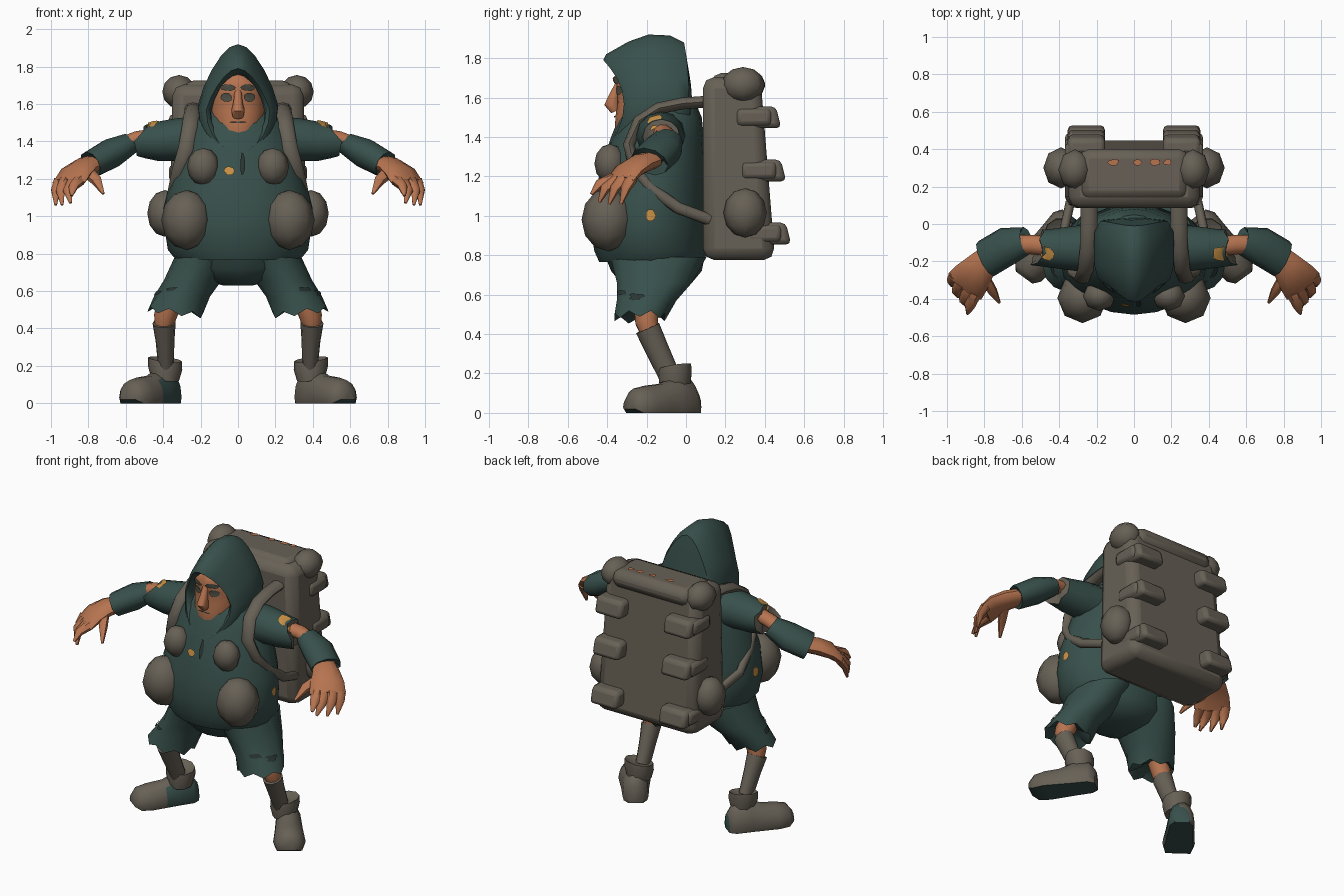
import bpy, bmesh, math, random
from mathutils import Vector as V
from mathutils.bvhtree import BVHTree

if "Cube" in bpy.data.objects:
    bpy.data.objects.remove(bpy.data.objects["Cube"])

random.seed(4)
X, Y, Z = V((1, 0, 0)), V((0, 1, 0)), V((0, 0, 1))


def material(name, rgb):
    m = bpy.data.materials.new(name)
    m.diffuse_color = (*rgb, 1)
    m.use_nodes = True
    m.node_tree.nodes["Principled BSDF"].inputs["Base Color"].default_value = m.diffuse_color
    return m


GREEN = material("green cloth", (0.039, 0.080, 0.071))
GREY = material("grey leather", (0.135, 0.118, 0.092))
SKIN = material("skin", (0.47, 0.175, 0.08))
OCHRE = material("ochre patch", (0.58, 0.28, 0.06))
DARK = material("grey brow", (0.085, 0.086, 0.066))
HOLE = material("dark hole", (0.022, 0.036, 0.032))


def finish(name, bm, mat, mirror=False):
    bmesh.ops.recalc_face_normals(bm, faces=bm.faces)
    me = bpy.data.meshes.new(name)
    bm.to_mesh(me)
    bm.free()
    me.materials.append(mat)
    ob = bpy.data.objects.new(name, me)
    bpy.context.collection.objects.link(ob)
    if mirror:
        ob.modifiers.new("mirror", 'MIRROR')
    return ob


def loft(name, mat, rings, mirror=False):
    bm = bmesh.new()
    rows = [[bm.verts.new(p) for p in r] for r in rings]
    n = len(rows[0])
    for a, b in zip(rows, rows[1:]):
        for i in range(n):
            bm.faces.new((a[i], a[(i + 1) % n], b[(i + 1) % n], b[i]))
    bm.faces.new(rows[0])
    bm.faces.new(rows[-1])
    return finish(name, bm, mat, mirror)


def oval(c, rx, ry, n=12, u=X, v=Y):
    angles = [math.tau * i / n for i in range(n)]
    return [V(c) + u * rx * math.cos(a) + v * ry * math.sin(a) for a in angles]


def stack(name, mat, rows, n):
    """horizontal ovals: height, half width, front y, back y"""
    return loft(name, mat, [oval((0, (f + b) / 2, z), w, (b - f) / 2, n) for z, w, f, b in rows])


def tube(name, mat, path, ref, n=8, mirror=True):
    """path entries: point, radius along ref, radius across"""
    pts = [V(p[0]) for p in path]
    rings = []
    for i, (_, ra, rb) in enumerate(path):
        t = (pts[min(i + 1, len(pts) - 1)] - pts[max(i - 1, 0)]).normalized()
        u = (ref - t * ref.dot(t)).normalized()
        rings.append(oval(pts[i], ra, rb, n, u, t.cross(u)))
    return loft(name, mat, rings, mirror)


def blob(name, mat, c, r, seg=8, rows=6):
    bm = bmesh.new()
    bmesh.ops.create_uvsphere(bm, u_segments=seg, v_segments=rows, radius=1)
    for v in bm.verts:
        v.co = V(c) + V([v.co[i] * r[i] for i in range(3)])
    return finish(name, bm, mat, True)


def box(name, mat, c, size, bevel=0.02, shear=0.0, mirror=True, taper=0.0):
    bm = bmesh.new()
    bmesh.ops.create_cube(bm, size=1)
    for v in bm.verts:
        p = V([v.co[i] * size[i] for i in range(3)])
        p.y -= shear * p.z * (1 if v.co.y > 0 else 0)
        p.x *= 1 - taper * v.co.z
        v.co = V(c) + p
    ob = finish(name, bm, mat, mirror)
    b = ob.modifiers.new("bevel", 'BEVEL')
    b.width, b.segments = bevel, 2
    return ob


def patch(name, mat, target, origin, direction, w, h, ragged=0.3):
    """thin ragged plate laid on the target surface, with local width and height"""
    tree = BVHTree.FromObject(target, bpy.context.evaluated_depsgraph_get())
    d = V(direction).normalized()
    u = d.cross(Z if abs(d.z) < 0.9 else Y).normalized()
    bm = bmesh.new()
    pts = []
    for p in [V(origin)] + oval(origin, w, h, 10, u, u.cross(d)):
        q = V(origin) + (p - V(origin)) * random.uniform(1 - ragged, 1)
        hit = tree.ray_cast(q, d)[0]
        if hit:
            pts.append(bm.verts.new(hit - d * 0.009))
    for i in range(1, len(pts)):
        bm.faces.new((pts[0], pts[i], pts[i % (len(pts) - 1) + 1]))
    ob = finish(name, bm, mat)
    if sum(f.normal.dot(d) for f in ob.data.polygons) > 0:
        ob.data.flip_normals()
    return ob


# Tunic with overhanging hem
torso = stack("tunic", GREEN, [
    (.80, .32, -.40, .06), (.765, .33, -.44, .09), (.82, .375, -.465, .11), (.95, .395, -.485, .10),
    (1.1, .385, -.465, .10), (1.25, .34, -.43, .10), (1.4, .30, -.38, .09),
    (1.5, .25, -.34, .08), (1.57, .17, -.30, .05)], 20)

# Trousers: seat and two ragged legs
stack("trouser_seat", GREEN, [(.63, .08, -.26, -.04), (.66, .20, -.33, .03), (.72, .30, -.38, .08),
                              (.82, .34, -.42, .10)], 16)
legs = [oval((.17, -.14, .79), .165, .25, 14), oval((.24, -.16, .66), .155, .195, 14),
        oval((.30, -.20, .57), .15, .155, 14), oval((.335, -.235, .49), .15, .13, 14)]
for i, p in enumerate(legs[-1]):
    p.z += (.012 if i % 2 else -.02) + (p.x - .335) * .12
legs.append([p * .5 + V((.18, -.11, .28)) for p in legs[-1]])
trousers = loft("trouser_leg", GREEN, legs, True)

# Knees, shins and boots
tube("knee", SKIN, [((.36, -.20, .56), .07, .07), ((.39, -.20, .46), .06, .06), ((.395, -.185, .41), .05, .05)], X, 10)
tube("shin_wrap", GREY, [((.395, -.195, .43), .062, .064), ((.39, -.15, .33), .05, .06),
                         ((.385, -.09, .20), .042, .055)], X, 12)
cuff = loft("boot_cuff", GREY, [oval((.39, -.055, z), rx, ry, 10) for z, rx, ry in (
    (.13, .075, .08), (.19, .092, .088), (.235, .09, .085), (.215, .05, .05))], True)
for v in cuff.data.vertices:
    v.co.z += (.39 - v.co.x) * -.12 + (v.co.y + .055) * .15
toe, side = V((.59, -.807, 0)), V((.807, .59, 0))
rings = []
for s, w, h in [(-.05, .05, .11), (-.01, .08, .17), (.09, .085, .185), (.17, .092, .15),
                (.26, .10, .14), (.33, .085, .125), (.365, .055, .08)]:
    ring = oval(V((.372, .008, .03)) + toe * s, w, h - .03, 14, side, Z)
    for p in ring:
        p.z = max(p.z, .02 if s > .35 else 0)
    rings.append(ring)
# Soles are green, and so is the worn inner heel of the right boot
for s, label in ((1, "left"), (-1, "right")):
    boot = loft(label + "_boot", GREY, [[V((p.x * s, p.y, p.z)) for p in r] for r in rings])
    boot.data.materials.append(GREEN)
    for f in boot.data.polygons:
        heel = s < 0 and f.normal.x > .5 and f.center.y > -.16
        f.material_index = int(f.normal.z < -.7 or heel)

# Arms: torn upper sleeve with grey lining, bare elbow, forearm sleeve
sleeve = tube("upper_sleeve", GREEN, [((.18, -.13, 1.405), .13, .13), ((.32, -.13, 1.41), .12, .115),
                                      ((.43, -.13, 1.40), .105, .105), ((.53, -.125, 1.40), .095, .09),
                                      ((.50, -.125, 1.40), .05, .05)], Y, 12)
for v in list(sleeve.data.vertices)[36:48]:
    v.co.x += random.uniform(-.05, .025)
sleeve.data.materials.append(GREY)
for f in sleeve.data.polygons:
    f.material_index = int(min(f.vertices) >= 36)
tube("bare_arm", SKIN, [((.42, -.125, 1.43), .05, .045), ((.54, -.11, 1.415), .052, .042),
                        ((.66, -.11, 1.37), .05, .042)], Y, 10)
tube("forearm_sleeve", GREEN, [((.61, -.10, 1.38), .05, .045), ((.575, -.09, 1.39), .075, .06),
                               ((.68, -.12, 1.335), .105, .083), ((.79, -.185, 1.275), .105, .075),
                               ((.76, -.165, 1.29), .05, .05)], Y, 10)

# Hands: fan-shaped palm, four short fingers and a thumb
tube("palm", SKIN, [((.76, -.17, 1.285), .07, .045), ((.82, -.23, 1.265), .085, .05),
                    ((.87, -.29, 1.23), .105, .045), ((.905, -.335, 1.18), .112, .028)], V((.78, .62, 0)), 10)
fingers = [((.955, -.275, 1.19), (.975, -.305, 1.14), (.975, -.33, 1.06)),
           ((.925, -.315, 1.19), (.95, -.36, 1.14), (.94, -.39, 1.06)),
           ((.885, -.35, 1.18), (.91, -.41, 1.14), (.895, -.44, 1.07)),
           ((.85, -.37, 1.19), (.88, -.44, 1.16), (.89, -.48, 1.11)),
           ((.81, -.27, 1.24), (.755, -.36, 1.19), (.72, -.42, 1.12))]
for i, (a, b, c) in enumerate(fingers):
    tube(f"finger_{i + 1}" if i < 4 else "thumb", SKIN,
         [(a, .036, .03), (b, .029, .024), (c, .008, .008)], V((.8, .6, 0)), 6)


# Hood: teardrop rings running from the inner lining over the brim to the back
def hood_ring(w, top, bot, y_top, y_mid, y_bot, point=.35):
    out = []
    for i in range(20):
        a = math.tau * i / 20
        u, s = math.cos(a), math.sin(a)
        y = y_mid + (y_top - y_mid) * max(u, 0) ** 2 + (y_bot - y_mid) * max(-u, 0) ** 2
        out.append(V((w * s * (1 - point * max(u, 0)), y, (top + bot) / 2 + (top - bot) / 2 * u)))
    return out


hood = loft("hood", GREEN, [hood_ring(*r) for r in [
    (.14, 1.74, 1.37, -.25, -.2, -.25), (.15, 1.77, 1.37, -.39, -.30, -.37), (.17, 1.79, 1.345, -.42, -.315, -.40),
    (.195, 1.82, 1.31, -.405, -.29, -.40), (.212, 1.885, 1.27, -.29, -.22, -.33),
    (.215, 1.92, 1.27, -.19, -.13, -.15), (.21, 1.915, 1.30, -.08, -.04, 0),
    (.18, 1.88, 1.34, -.01, .015, .05), (.07, 1.70, 1.45, .02, .03, .05)]])

# Face with nose, eyes, brows and mouth
face = stack("face", SKIN, [(1.36, .06, -.31, -.1), (1.385, .085, -.35, -.1), (1.43, .115, -.362, -.1),
                            (1.50, .137, -.358, -.1), (1.56, .142, -.352, -.1), (1.64, .14, -.348, -.1),
                            (1.70, .13, -.368, -.1), (1.76, .08, -.33, -.1)], 16)
tube("nose", SKIN, [((0, -.34, 1.68), .018, .015), ((0, -.365, 1.61), .024, .026),
                    ((0, -.377, 1.565), .036, .04), ((0, -.36, 1.53), .028, .022)], X, 10, False)
for s, label in ((-1, "right"), (1, "left")):
    patch(label + "_eye", DARK, face, (s * .062, -.6, 1.635), Y, .034, .026, .15)
    patch(label + "_brow", DARK, face, (s * .055, -.6, 1.688), Y, .046, .019, .15)
patch("mouth", DARK, face, (0, -.6, 1.503), Y, .05, .005, .1)

# Chest and belly pouches
blob("chest_pouch", GREY, (.185, -.385, 1.265), (.088, .08, .10))
blob("belly_pouch", GREY, (.275, -.395, .98), (.135, .135, .16))

# Backpack with side bundles, buckled flaps and top lid
box("backpack", GREY, (0, .25, 1.24), (.72, .33, .93), .06, .08, False, .06)
lid = box("pack_lid", GREY, (0, .265, 1.665), (.58, .27, .12), .05, 0, False)
blob("top_bundle", GREY, (.315, .29, 1.665), (.09, .11, .09))
blob("side_bundle", GREY, (.39, .30, 1.015), (.095, .11, .125))
for i, (z, y) in enumerate([(1.50, .405), (1.23, .43), (.91, .455)]):
    box(f"pack_flap_{i + 1}", GREY, (.255, y, z), (.20, .13, .11), .025, .25)
    box(f"pack_side_loop_{i + 1}", GREY, (.335, y - .06, z), (.07, .18, .09), .025)

# Shoulder strap loop
strap = [(.24, .12, 1.58), (.24, -.02, 1.57), (.245, -.14, 1.545), (.255, -.24, 1.48), (.275, -.29, 1.36),
         (.31, -.26, 1.24), (.35, -.18, 1.14), (.375, -.04, 1.04), (.34, .12, .98)]
tube("shoulder_strap", GREY, [(p, .045 if i < 6 else .025, .03) for i, p in enumerate(strap)], X, 8)

# Ochre mends, trouser holes and the zip
patch("chest_mend", OCHRE, torso, (-.05, -1, 1.245), Y, .034, .028, .35)
for s, label in ((-1, "right"), (1, "left")):
    patch(label + "_hip_mend", OCHRE, torso, (s, -.18, 1.0), (-s, 0, 0), .034, .036, .3)
    patch(label + "_sleeve_mend", OCHRE, sleeve, (s * .465, -.16, 2), -Z, .05, .042, .3)
    patch(label + "_knee_hole", HOLE, trousers, (s * .36, -1, .61), Y, .045, .014, .5)
    patch(label + "_thigh_hole", HOLE, trousers, (s, -.25, .59), (-s, 0, 0), .05, .02, .5)
for i, x in enumerate((-.11, .02, .11, .18)):
    patch(f"lid_mend_{i + 1}", SKIN, lid, (x, .33, 2.2), -Z, .036 - .01 * (i % 2), .02, .3)
patch("zip", HOLE, torso, (.025, -1, 1.28), Y, .016, .065, .25)

bpy.ops.object.select_all(action='DESELECT')
for ob in bpy.data.objects:
    ob.select_set(True)
bpy.context.view_layer.objects.active = torso
bpy.ops.object.shade_smooth_by_angle(angle=math.radians(55))
